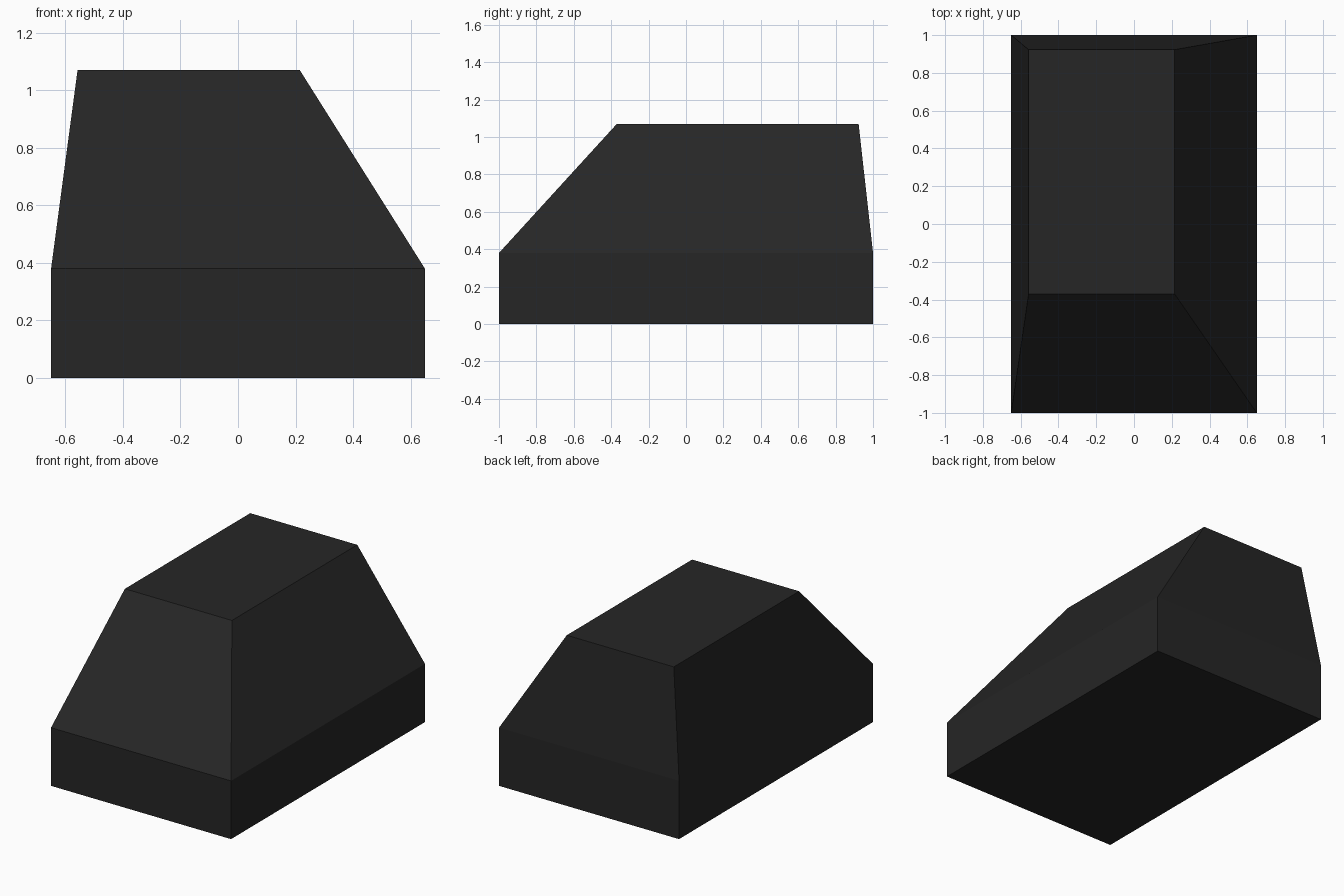
import bpy, bmesh

if "Cube" in bpy.data.objects:
    bpy.data.objects.remove(bpy.data.objects["Cube"])

# One dark colour for the whole body
dark = bpy.data.materials.new("charcoal black")
dark.diffuse_color = (0.019, 0.019, 0.019, 1)
dark.use_nodes = True
dark.node_tree.nodes["Principled BSDF"].inputs["Base Color"].default_value = dark.diffuse_color

# Horizontal sections: x min, x max, y min, y max, z
sections = [
    (-0.65, 0.65, -1.0, 1.0, 0.0),        # foot
    (-0.65, 0.65, -1.0, 1.0, 0.38),       # top of the straight base
    (-0.558, 0.215, -0.37, 0.923, 1.07),  # flat top, offset to back left
]

# Solid body: rings joined by walls, capped at both ends
bm = bmesh.new()
rings = [[bm.verts.new((x, y, z)) for x, y in ((x0, y0), (x1, y0), (x1, y1), (x0, y1))]
         for x0, x1, y0, y1, z in sections]
for low, high in zip(rings, rings[1:]):
    for i in range(4):
        j = (i + 1) % 4
        bm.faces.new((low[i], low[j], high[j], high[i]))
bm.faces.new(rings[0][::-1])
bm.faces.new(rings[-1])

mesh = bpy.data.meshes.new("tapered_block")
bm.to_mesh(mesh)
bm.free()
mesh.materials.append(dark)
block = bpy.data.objects.new("tapered_block", mesh)
bpy.context.collection.objects.link(block)
